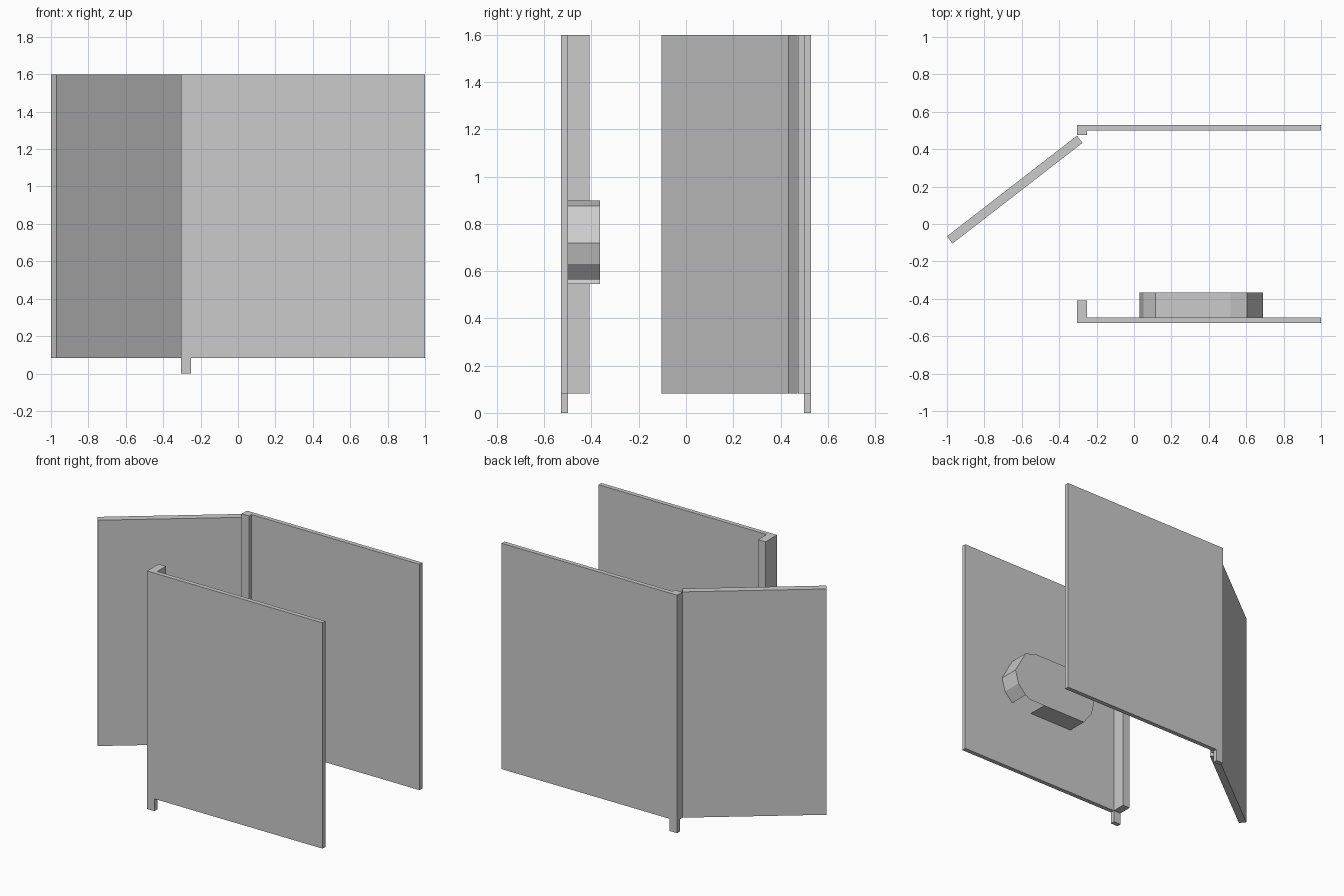
import bpy, bmesh

if "Cube" in bpy.data.objects:
    bpy.data.objects.remove(bpy.data.objects["Cube"])


def prism(name, pts, lo, hi, axis='Z', open_edges=()):
    """Extrude a 2D outline along Z (x,y points) or Y (x,z points)."""
    bm = bmesh.new()
    place = (lambda p, t: (p[0], p[1], t)) if axis == 'Z' else (lambda p, t: (p[0], t, p[1]))
    a = [bm.verts.new(place(p, lo)) for p in pts]
    b = [bm.verts.new(place(p, hi)) for p in pts]
    bm.faces.new(a)
    bm.faces.new(b)
    n = len(pts)
    for i in range(n):
        if i not in open_edges:
            j = (i + 1) % n
            bm.faces.new((a[i], a[j], b[j], b[i]))
    bmesh.ops.recalc_face_normals(bm, faces=bm.faces[:])
    mesh = bpy.data.meshes.new(name)
    bm.to_mesh(mesh)
    bm.free()
    ob = bpy.data.objects.new(name, mesh)
    bpy.context.collection.objects.link(ob)
    return ob


BOTTOM, TOP = 0.082, 1.6
X0, X1, X2 = -0.305, -0.25, 1.0

# L-shaped side walls with their front post, and the foot under each
for side, s, post_y in (("back", 1, 0.475), ("front", -1, 0.408)):
    wall = [(X0, 0.53), (X2, 0.53), (X2, 0.5), (X1, 0.5), (X1, post_y), (X0, post_y)]
    prism(side + "_wall", [(x, y * s) for x, y in wall], BOTTOM, TOP)
    foot = [(X0, 0.53), (X1, 0.53), (X1, 0.5), (X0, 0.5)]
    prism(side + "_foot", [(x, y * s) for x, y in foot], 0, BOTTOM)

# Door standing open
prism("door", [(-1.0, -0.066), (-0.97, -0.104), (-0.275, 0.434), (-0.305, 0.472)], BOTTOM, TOP)

# Hollow paper dispenser with an open slot underneath
outline = [(0.115, 0.9), (0.515, 0.9), (0.605, 0.875), (0.69, 0.72), (0.665, 0.63),
           (0.605, 0.565), (0.57, 0.545), (0.45, 0.545), (0.115, 0.545),
           (0.05, 0.63), (0.03, 0.72), (0.05, 0.83)]
prism("paper_dispenser", outline, -0.5, -0.365, 'Y', open_edges=(5, 6))
